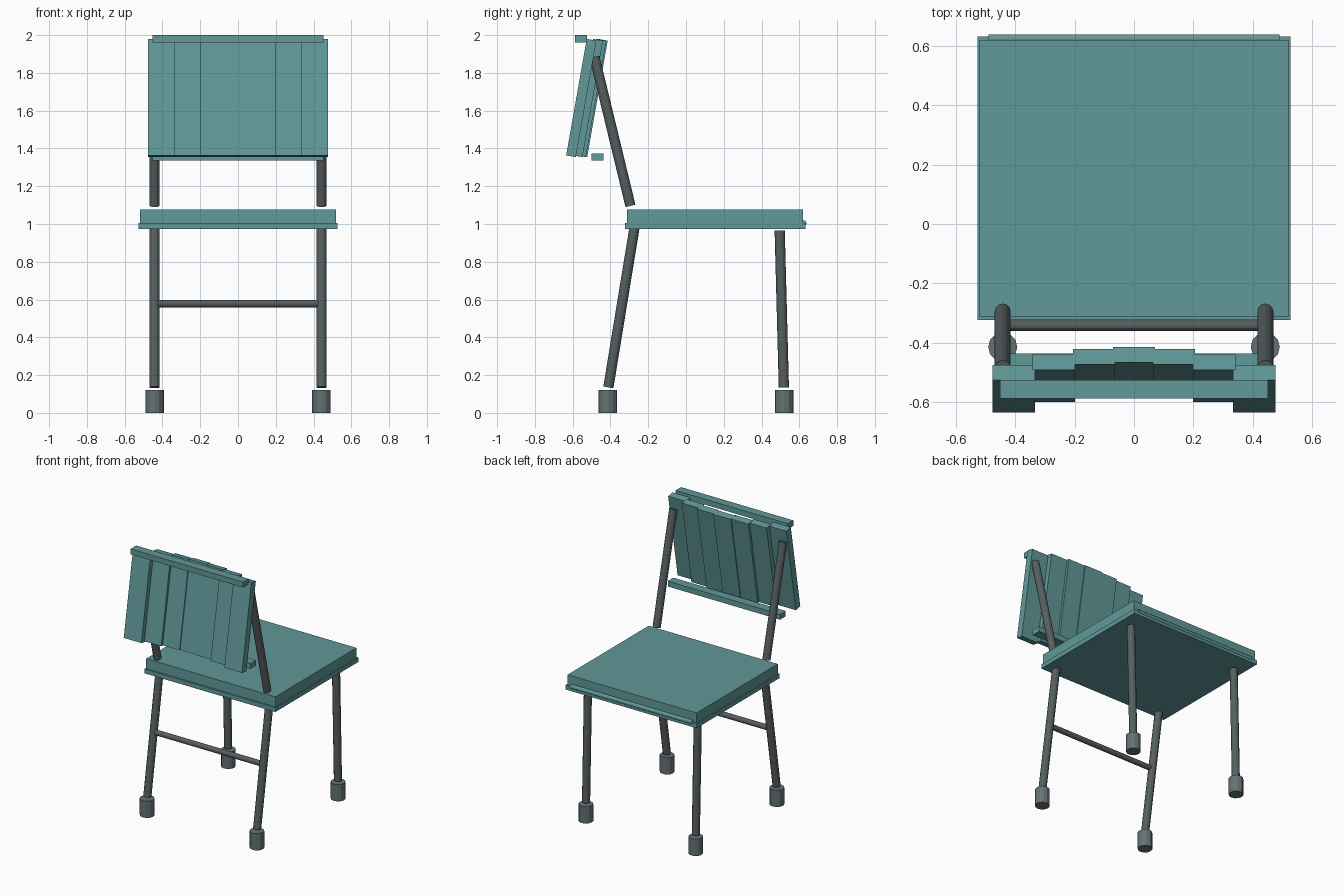
import bpy
import math
from mathutils import Vector

cube = bpy.data.objects.get("Cube")
if cube:
    bpy.data.objects.remove(cube, do_unlink=True)


def material(name, color):
    m = bpy.data.materials.new(name)
    m.use_nodes = True
    m.diffuse_color = (*color, 1)
    bsdf = next(n for n in m.node_tree.nodes if n.type == "BSDF_PRINCIPLED")
    bsdf.inputs["Base Color"].default_value = (*color, 1)
    return m


teal = material("muted teal", (0.12, 0.315, 0.315))
steel = material("dark steel", (0.095, 0.115, 0.12))
rubber = material("grey rubber", (0.13, 0.17, 0.175))


def finish(name, mat):
    ob = bpy.context.object
    ob.name = name
    ob.data.materials.append(mat)
    return ob


def box(name, low, high, mat=teal):
    """Box between two corners."""
    low, high = Vector(low), Vector(high)
    bpy.ops.mesh.primitive_cube_add(size=1, location=(low + high) / 2)
    bpy.context.object.scale = high - low
    return finish(name, mat)


def tube(name, start, end, radius, mat=steel, sides=12):
    """Faceted cylinder between two points."""
    start, end = Vector(start), Vector(end)
    axis = end - start
    bpy.ops.mesh.primitive_cylinder_add(
        vertices=sides, radius=radius, depth=axis.length, location=(start + end) / 2)
    bpy.context.object.rotation_euler = axis.to_track_quat("Z", "Y").to_euler()
    return finish(name, mat)


# Seat: base board, cushion and edge bead
box("seat_base", (-0.527, -0.323, 0.973), (0.527, 0.632, 1.005))
box("seat_cushion", (-0.52, -0.313, 1.0), (0.52, 0.62, 1.078))
tube("seat_edge_bead", (-0.49, 0.623, 1.004), (0.49, 0.623, 1.004), 0.015, teal)

# Legs, feet and backrest posts on each side
for side, s in (("left", 1), ("right", -1)):
    x = 0.442 * s
    tube(f"front_leg_{side}", (x, -0.411, 0.135), (x, -0.272, 0.985), 0.027)
    tube(f"back_leg_{side}", (x, 0.518, 0.135), (x, 0.496, 0.965), 0.027)
    tube(f"backrest_post_{side}", (x, -0.294, 1.096), (x, -0.485, 1.885), 0.027)
    for end, y in (("front", -0.414), ("back", 0.52)):
        tube(f"{end}_foot_{side}", (x, y, 0), (x, y, 0.122), 0.049, rubber)

# Crossbar between the legs
tube("leg_crossbar", (-0.43, -0.341, 0.578), (0.43, -0.341, 0.578), 0.019)

# Backrest slats, stepped into a shallow curve
step_back = [0.06, 0.053, 0.035, 0]
for i in range(-3, 4):
    bpy.ops.mesh.primitive_cube_add(
        size=1, location=(0.135 * i, -0.5545 + step_back[abs(i)], 1.667))
    slat = finish(f"backrest_slat_{i + 4}", teal)
    slat.scale = (0.142, 0.052, 0.626)
    slat.rotation_euler.x = math.radians(-10)

# Backrest rails
box("top_rail", (-0.452, -0.588, 1.96), (0.452, -0.525, 2.0))
box("lower_rail", (-0.452, -0.501, 1.335), (0.452, -0.436, 1.374))
